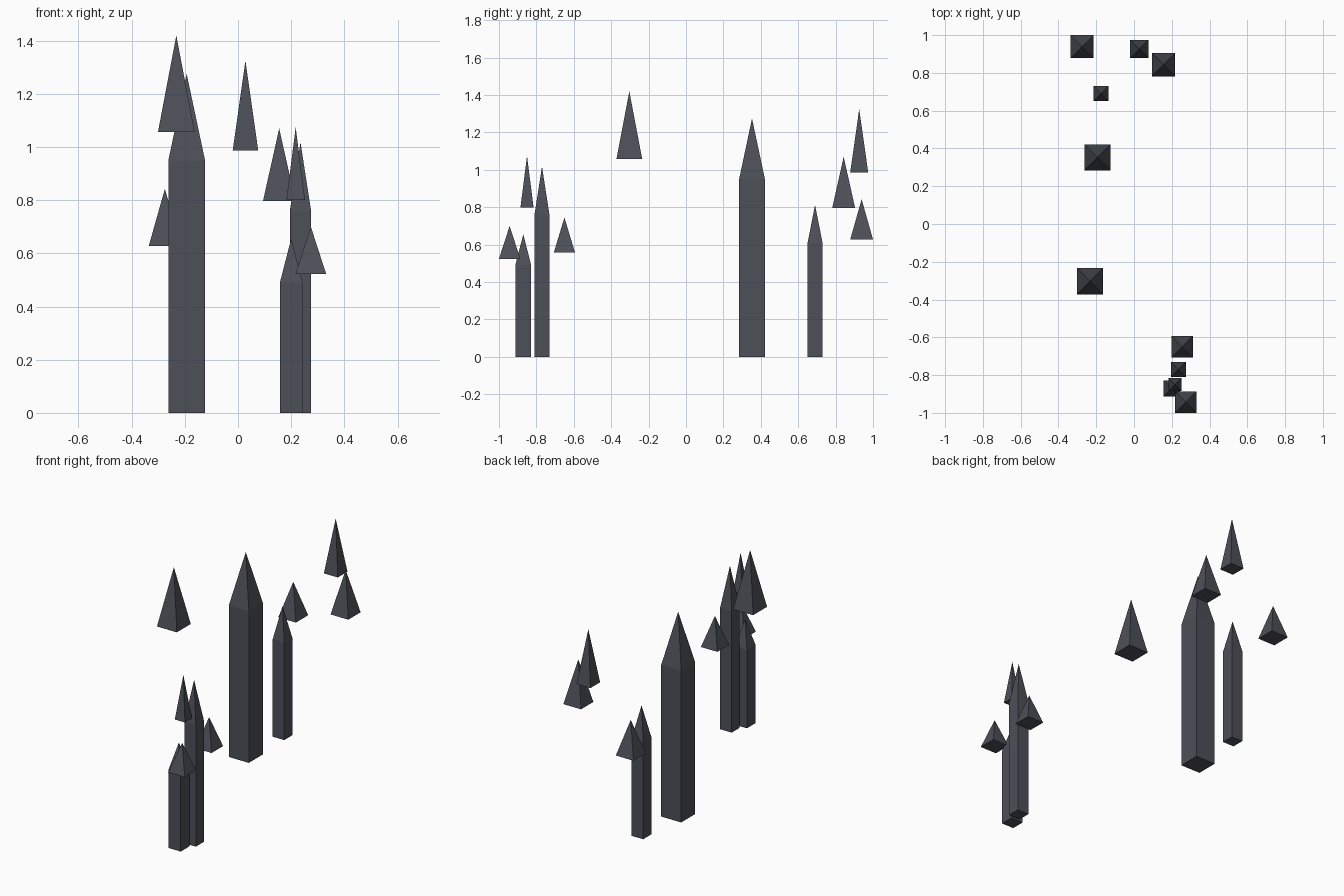
import bpy
import bmesh

cube = bpy.data.objects.get("Cube")
if cube:
    bpy.data.objects.remove(cube, do_unlink=True)

slate = bpy.data.materials.new("dark slate")
slate.use_nodes = True
colour = (0.072, 0.08, 0.096, 1)
slate.diffuse_color = colour
bsdf = slate.node_tree.nodes["Principled BSDF"]
bsdf.inputs["Base Color"].default_value = colour
bsdf.inputs["Roughness"].default_value = 0.9


def spire(name, x, y, width, base, tip, shaft=0.0):
    """Square pyramid from base to tip, on a square shaft of the given height."""
    bm = bmesh.new()
    h = width / 2
    ring = [bm.verts.new((sx * h, sy * h, base))
            for sx, sy in ((-1, -1), (1, -1), (1, 1), (-1, 1))]
    bottom = bm.faces.new(ring[::-1])
    apex = bm.verts.new((0, 0, tip))
    for a, b in zip(ring, ring[1:] + ring[:1]):
        bm.faces.new((a, b, apex))
    if shaft:
        # Pull the underside down to form the shaft
        new = bmesh.ops.extrude_discrete_faces(bm, faces=[bottom])["faces"][0]
        low = list(new.verts)
        bmesh.ops.translate(bm, verts=low, vec=(0, 0, -shaft))
        high = ring[::-1]
        for i in range(4):
            j = (i + 1) % 4
            if not bm.edges.get((high[i], low[i])) or \
                    not bm.edges.get((high[j], low[j])) or \
                    len(bm.edges.get((low[i], low[j])).link_faces) < 2:
                bm.faces.new((high[i], high[j], low[j], low[i]))
    bmesh.ops.recalc_face_normals(bm, faces=bm.faces[:])
    mesh = bpy.data.meshes.new(name)
    bm.to_mesh(mesh)
    bm.free()
    mesh.materials.append(slate)
    obj = bpy.data.objects.new(name, mesh)
    obj.location = (x, y, 0)
    bpy.context.scene.collection.objects.link(obj)


# Towers: x, y, width, shoulder height, tip height
towers = {
    "great_tower": (-0.193, 0.353, 0.138, 0.95, 1.275),
    "back_tower": (-0.175, 0.69, 0.08, 0.61, 0.812),
    "front_tall_tower": (0.235, -0.77, 0.08, 0.76, 1.018),
    "front_short_tower": (0.2, -0.87, 0.085, 0.49, 0.655),
}
for name, dims in towers.items():
    spire(name, *dims, shaft=dims[3])

# Free-hanging roof spires: x, y, width, base height, tip height
roofs = {
    "high_roof": (-0.232, -0.303, 0.138, 1.057, 1.42),
    "back_slim_roof": (0.028, 0.926, 0.096, 0.987, 1.325),
    "back_wide_roof": (0.155, 0.843, 0.122, 0.797, 1.07),
    "back_low_roof": (-0.275, 0.939, 0.122, 0.627, 0.843),
    "front_low_roof": (0.255, -0.65, 0.114, 0.557, 0.745),
    "front_lowest_roof": (0.274, -0.943, 0.115, 0.523, 0.7),
    "front_slim_roof": (0.217, -0.85, 0.07, 0.8, 1.075),
}
for name, dims in roofs.items():
    spire(name, *dims)
